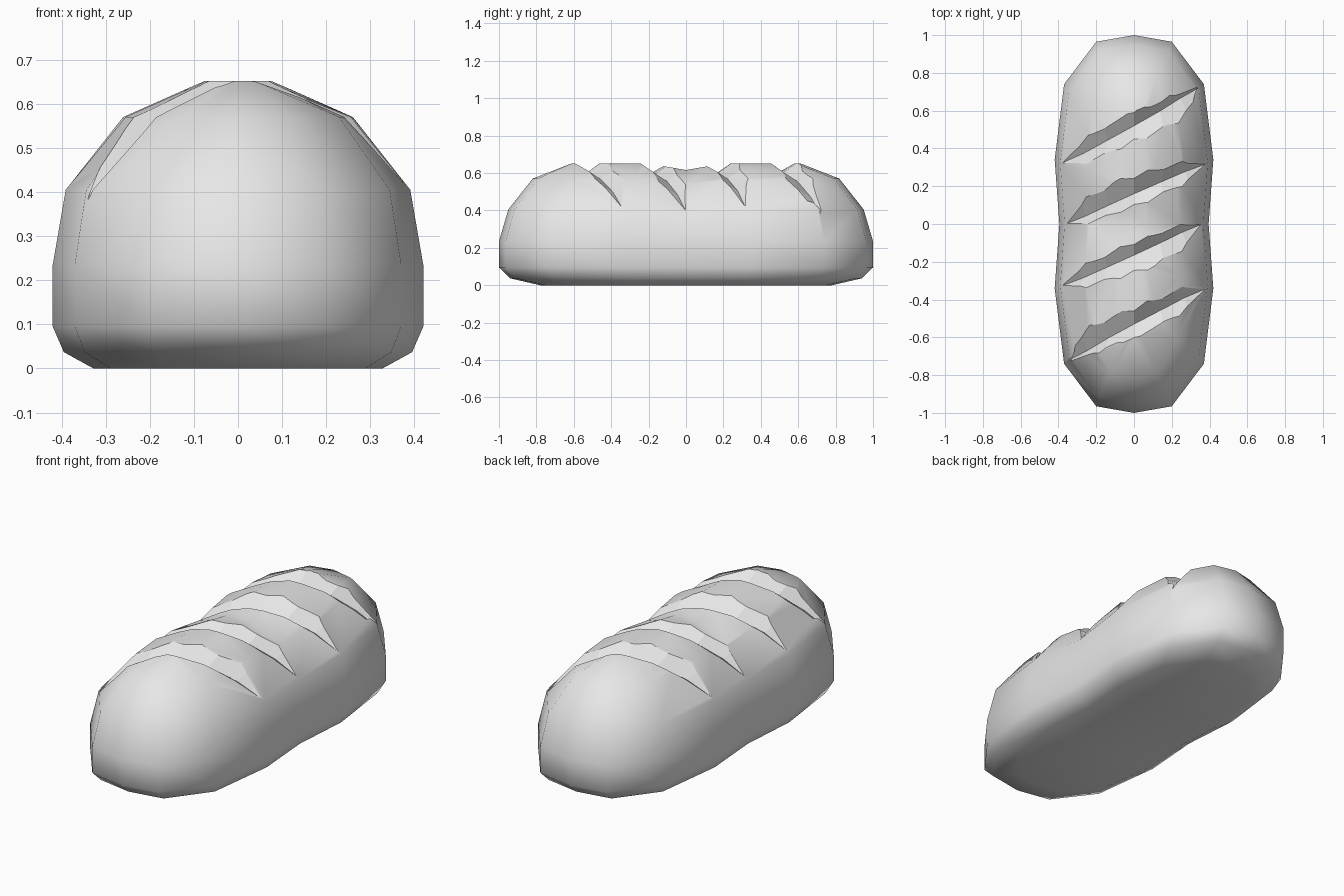
import bpy, bmesh, math
from mathutils import Vector
from mathutils.bvhtree import BVHTree

cube = bpy.data.objects.get("Cube")
if cube:
    bpy.data.objects.remove(cube)

crust = bpy.data.materials.new("plain_grey_crust")
crust.use_nodes = True
grey = (0.8, 0.8, 0.8, 1)
crust.diffuse_color = grey
crust.node_tree.nodes["Principled BSDF"].inputs["Base Color"].default_value = grey


def to_object(name, bm, smooth):
    bmesh.ops.recalc_face_normals(bm, faces=bm.faces)
    for f in bm.faces:
        f.smooth = smooth
    mesh = bpy.data.meshes.new(name)
    bm.to_mesh(mesh)
    mesh.materials.append(crust)
    obj = bpy.data.objects.new(name, mesh)
    bpy.context.collection.objects.link(obj)
    return obj


# Loaf outline from the back tip round to the front tip, mirrored across x
side = [(0, 1), (.2, .965), (.37, .74), (.42, .34), (.395, 0),
        (.42, -.34), (.37, -.74), (.2, -.965), (0, -1)]
outline = side + [(-x, y) for x, y in side[-2:0:-1]]
# Height, width factor and length factor of each layer
layers = [(0, .78, .78), (.037, .94, .94), (.095, 1, 1), (.235, 1, 1),
          (.405, .93, .95), (.57, .62, .82), (.652, .18, .61)]

bm = bmesh.new()
rings = []
for z, sx, sy in layers:
    ring = []
    for x, y in outline:
        waist = 1 - .055 * max(0, 1 - abs(y) / .34) if z > .3 else 1
        ring.append(bm.verts.new((x * sx, y * sy, z * waist)))
    rings.append(ring)
n = len(outline)
for a, b in zip(rings, rings[1:]):
    for i in range(n):
        j = (i + 1) % n
        bm.faces.new((a[i], a[j], b[j], b[i]))
# Caps made of cross strips
for ring in (rings[0], rings[-1]):
    for i in range(n // 2):
        corners = [ring[i], ring[i + 1], ring[n - i - 1], ring[-i % n]]
        bm.faces.new(list(dict.fromkeys(corners)))
bmesh.ops.recalc_face_normals(bm, faces=bm.faces)
surface = BVHTree.FromBMesh(bm)
loaf = to_object("bread_loaf", bm, True)


def slash_cutter(y0, y1, steps=6, reach=math.radians(56)):
    """V-shaped wedge that follows the crust and tapers at both ends."""
    bm = bmesh.new()
    stations = []
    for k in range(steps + 1):
        t = 2 * k / steps - 1
        phi = t * reach
        out = Vector((math.sin(phi), 0, math.cos(phi)))
        y = y0 + (y1 - y0) * (.5 + .5 * math.sin(phi) / math.sin(reach))
        hit = surface.ray_cast(Vector((0, y, .15)) + out * 2, -out)[0]
        swell = max(0, 1 - t * t) ** .7
        if swell < .01:
            stations.append([bm.verts.new(hit + out * .003)])
            continue
        depth, width = .05 * swell, Vector((0, .07 * swell, 0))
        stations.append([bm.verts.new(hit - out * depth),
                         bm.verts.new(hit + out * depth + width * 2),
                         bm.verts.new(hit + out * depth - width * 2)])
    for a, b in zip(stations, stations[1:]):
        for i in range(3):
            j = (i + 1) % 3
            quad = [a[i % len(a)], a[j % len(a)], b[j % len(b)], b[i % len(b)]]
            bm.faces.new(list(dict.fromkeys(quad)))
    cutter = to_object("slash_cutter", bm, False)
    cutter.hide_render = True
    return cutter


# Four diagonal slashes across the crust
bpy.context.view_layer.objects.active = loaf
for y0, y1 in [(.32, .72), (0, .32), (-.33, 0), (-.72, -.34)]:
    cutter = slash_cutter(y0, y1)
    mod = loaf.modifiers.new("slash", 'BOOLEAN')
    mod.operation = 'DIFFERENCE'
    mod.solver = 'EXACT'
    mod.object = cutter
    bpy.ops.object.modifier_apply(modifier=mod.name)
    bpy.data.objects.remove(cutter)
